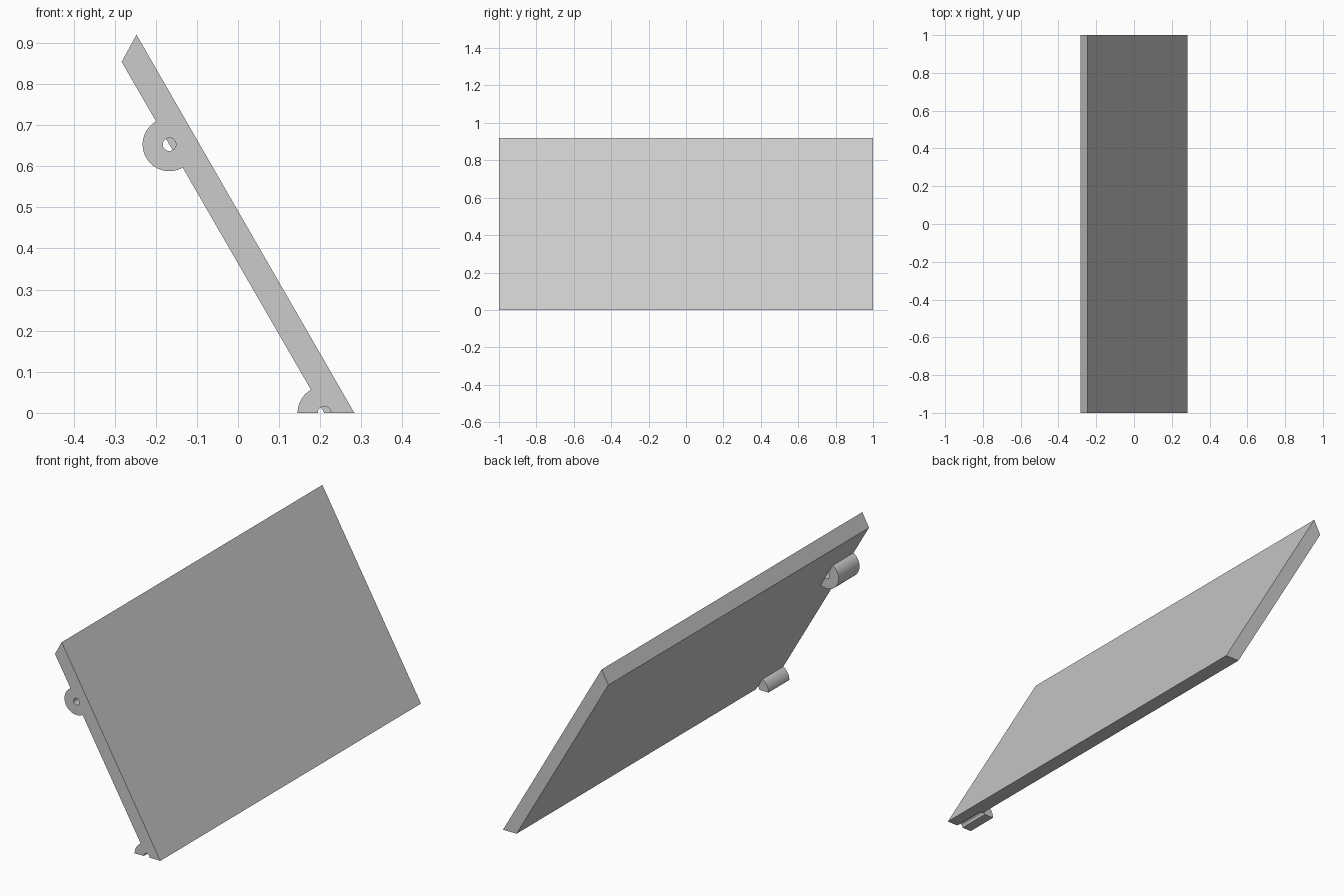
import bpy
import bmesh
from math import cos, sin, pi, radians, sqrt

cube = bpy.data.objects.get("Cube")
if cube:
    bpy.data.objects.remove(cube, do_unlink=True)

grey = bpy.data.materials.new("plain_grey")
grey.use_nodes = True
grey.diffuse_color = (0.6, 0.6, 0.6, 1)
grey.node_tree.nodes["Principled BSDF"].inputs["Base Color"].default_value = (0.6, 0.6, 0.6, 1)

FRONT, BACK, BOSS_BACK = -1.0, 1.0, -0.84
TOP_X, TOP_Z = -0.247, 0.92
HALF_X = 0.283
FOOT_X = 0.21                     # foot of the panel's underside
BOSS_R, HOLE_R = 0.065, 0.016


def prism(name, outline, y0, y1):
    """Extrude an x-z outline from y0 to y1."""
    bm = bmesh.new()
    face = bm.faces.new([bm.verts.new((x, y0, z)) for x, z in outline])
    new = bmesh.ops.extrude_face_region(bm, geom=[face])["geom"]
    bmesh.ops.translate(bm, vec=(0, y1 - y0, 0),
                        verts=[v for v in new if isinstance(v, bmesh.types.BMVert)])
    bmesh.ops.recalc_face_normals(bm, faces=bm.faces)
    mesh = bpy.data.meshes.new(name)
    bm.to_mesh(mesh)
    bm.free()
    mesh.materials.append(grey)
    obj = bpy.data.objects.new(name, mesh)
    bpy.context.collection.objects.link(obj)
    return obj


def arc(cx, cz, r, start, end, steps):
    angles = [radians(start + (end - start) * i / steps) for i in range(steps + 1)]
    return [(cx + r * cos(a), cz + r * sin(a)) for a in angles]


def combine(target, tool, operation):
    """Apply a boolean and discard the tool object."""
    mod = target.modifiers.new(operation.lower(), "BOOLEAN")
    mod.operation = operation
    mod.solver = "EXACT"
    mod.object = tool
    bpy.context.view_layer.objects.active = target
    bpy.ops.object.modifier_apply(modifier=mod.name)
    bpy.data.objects.remove(tool, do_unlink=True)


# Leaning panel with mitred ends
slope = sqrt(3)
panel = prism("leaning_panel", [
    (FOOT_X, 0), (HALF_X, 0), (TOP_X, TOP_Z),
    (-HALF_X, (FOOT_X + HALF_X) * slope)], FRONT, BACK)

# Hinge bosses on the underside, flush with the front edge
upper = (-0.167, (FOOT_X + 0.167) * slope)
lower = (FOOT_X, 0)
sink = (0.02 * cos(pi / 6), 0.02 * sin(pi / 6))

outline = arc(*upper, BOSS_R, 120, 300, 32)
outline += [(x + sink[0], z + sink[1]) for x, z in (outline[-1], outline[0])]
combine(panel, prism("upper_boss", outline, FRONT, BOSS_BACK), "UNION")

outline = arc(*lower, BOSS_R, 120, 180, 14)
outline += [(FOOT_X + 0.03, 0), (outline[0][0] + sink[0], outline[0][1] + sink[1])]
combine(panel, prism("lower_boss", outline, FRONT, BOSS_BACK), "UNION")

# Pin holes through the bosses
for name, (cx, cz) in (("upper_hole", upper), ("lower_hole", lower)):
    ring = arc(cx, cz, HOLE_R, 0, 360, 32)[:-1]
    combine(panel, prism(name, ring, FRONT - 0.1, BOSS_BACK + 0.004), "DIFFERENCE")

bpy.ops.object.select_all(action="DESELECT")
panel.select_set(True)
bpy.context.view_layer.objects.active = panel
bpy.ops.object.shade_smooth_by_angle(angle=radians(30))
